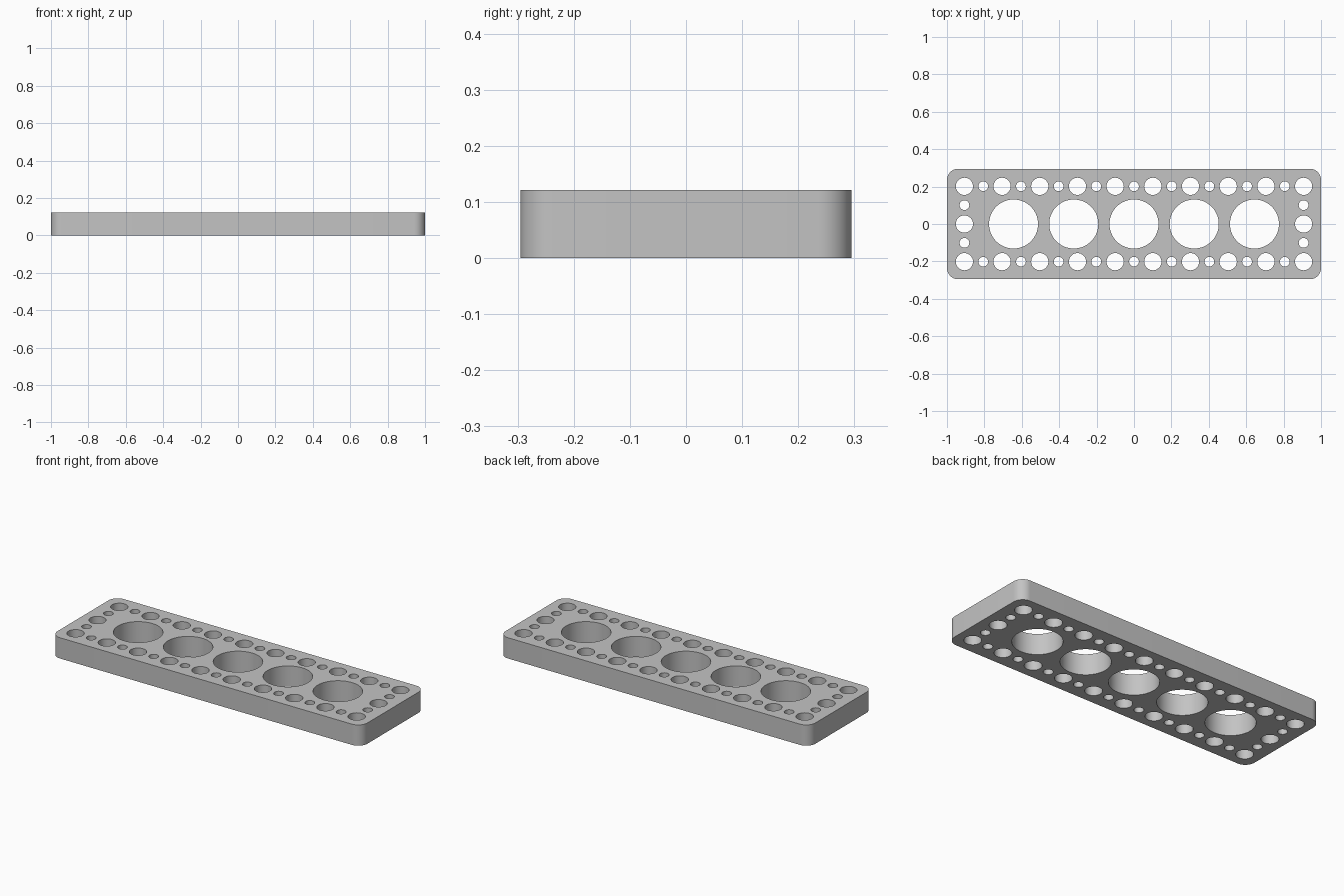
import bpy, bmesh
from math import sin, cos, pi
from mathutils import Vector

HALF_X, HALF_Y, HEIGHT, CORNER = 1.0, 0.295, 0.121, 0.06
PITCH = 0.2015
BIG, MEDIUM, SMALL = 0.131, 0.046, 0.026

cube = bpy.data.objects.get("Cube")
if cube:
    bpy.data.objects.remove(cube, do_unlink=True)

grey = bpy.data.materials.new("plain grey")
grey.use_nodes = True
colour = (0.55, 0.55, 0.55, 1)
grey.diffuse_color = colour
grey.node_tree.nodes["Principled BSDF"].inputs["Base Color"].default_value = colour

bm = bmesh.new()


def loop(points):
    """Add a closed outline at the base height."""
    verts = [bm.verts.new((x, y, 0)) for x, y in points]
    for a, b in zip(verts, verts[1:] + verts[:1]):
        bm.edges.new((a, b))


def arc(x, y, radius, start, sweep, steps):
    return [(x + radius * cos(start + sweep * i / steps),
             y + radius * sin(start + sweep * i / steps)) for i in range(steps + 1)]


def hole(x, y, radius, sides):
    loop(arc(x, y, radius, 0, 2 * pi, sides)[:-1])


# Rounded outer outline
outline = []
for quarter, (sx, sy) in enumerate([(1, 1), (-1, 1), (-1, -1), (1, -1)]):
    outline += arc(sx * (HALF_X - CORNER), sy * (HALF_Y - CORNER), CORNER,
                   quarter * pi / 2, pi / 2, 12)
loop(outline)

# Central row of large holes
for i in range(-2, 3):
    hole(i * 0.322, 0, BIG, 64)

# Front and back rows alternate medium and small holes
for side in (-1, 1):
    for i in range(-9, 10):
        hole(i * PITCH / 2, side * PITCH, MEDIUM if i % 2 else SMALL, 32)

# End columns
for side in (-1, 1):
    for i, radius in ((-1, SMALL), (0, MEDIUM), (1, SMALL)):
        hole(side * 4.5 * PITCH, i * PITCH / 2, radius, 32)

# Fill the perforated face and give it thickness
bmesh.ops.triangle_fill(bm, edges=bm.edges[:], use_beauty=True, normal=Vector((0, 0, 1)))
raised = bmesh.ops.extrude_face_region(bm, geom=bm.faces[:], use_keep_orig=True)
bmesh.ops.translate(bm, vec=(0, 0, HEIGHT),
                    verts=[g for g in raised["geom"] if isinstance(g, bmesh.types.BMVert)])
bmesh.ops.recalc_face_normals(bm, faces=bm.faces[:])

mesh = bpy.data.meshes.new("perforated_plate")
bm.to_mesh(mesh)
bm.free()
mesh.materials.append(grey)
plate = bpy.data.objects.new("perforated_plate", mesh)
bpy.context.collection.objects.link(plate)

bpy.ops.object.select_all(action="DESELECT")
plate.select_set(True)
bpy.context.view_layer.objects.active = plate
bpy.ops.object.shade_smooth_by_angle()
